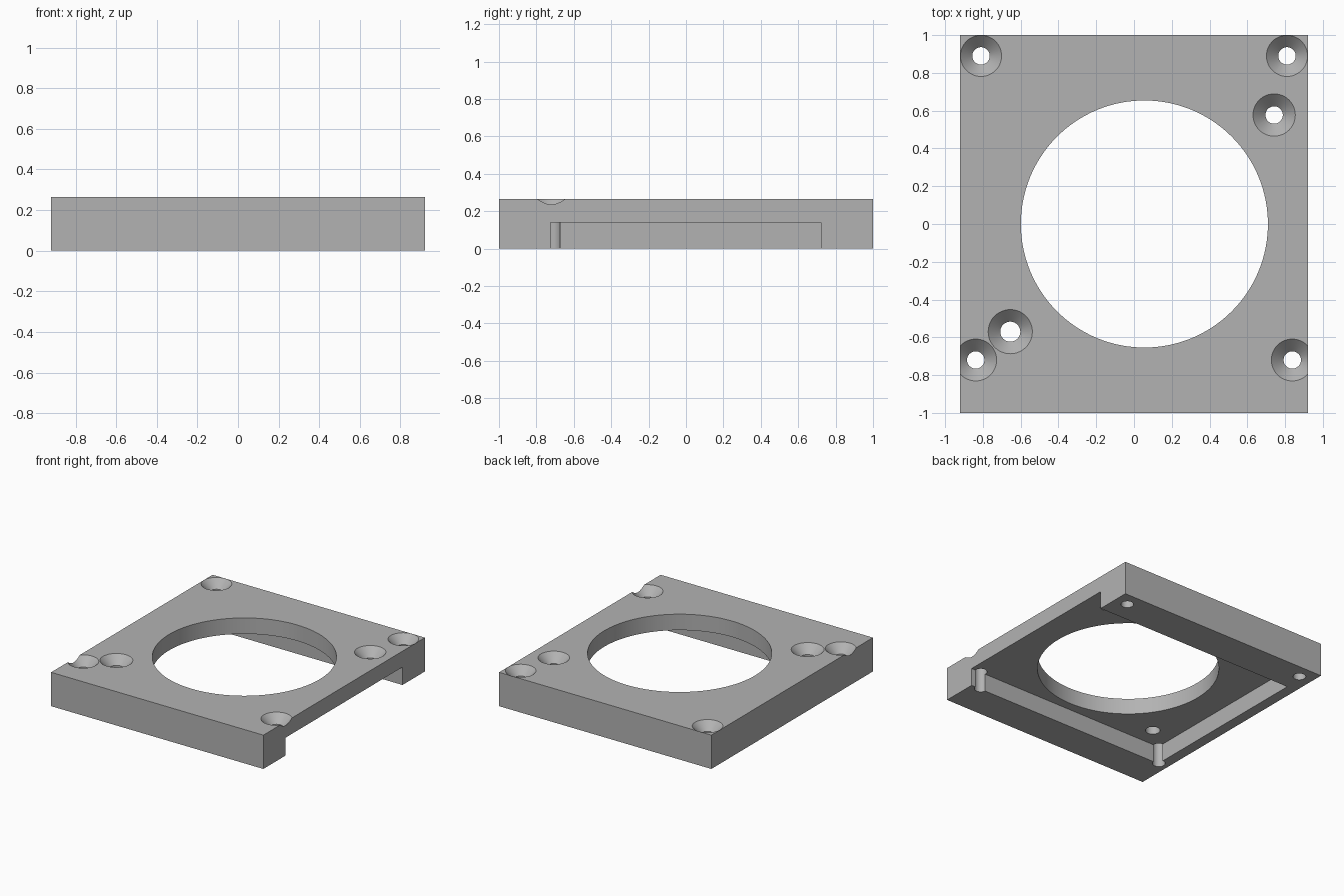
import bpy, bmesh, math

cube = bpy.data.objects.get("Cube")
if cube:
    bpy.data.objects.remove(cube, do_unlink=True)

HEIGHT = 0.265
POCKET = 0.14

grey = bpy.data.materials.new("plain_grey")
grey.use_nodes = True
colour = (0.45, 0.45, 0.45, 1)
grey.diffuse_color = colour
grey.node_tree.nodes["Principled BSDF"].inputs["Base Color"].default_value = colour


def make_object(name, bm):
    bmesh.ops.recalc_face_normals(bm, faces=bm.faces)
    mesh = bpy.data.meshes.new(name)
    bm.to_mesh(mesh)
    bm.free()
    mesh.materials.append(grey)
    obj = bpy.data.objects.new(name, mesh)
    bpy.context.collection.objects.link(obj)
    return obj


def box(name, low, high):
    bm = bmesh.new()
    bmesh.ops.create_cube(bm, size=1)
    for v in bm.verts:
        v.co = [a if c < 0 else b for c, a, b in zip(v.co, low, high)]
    return make_object(name, bm)


def turned(name, x, y, profile, sides):
    """Closed solid from stacked rings of (radius, height)."""
    bm = bmesh.new()
    rings = []
    for r, z in profile:
        angles = [math.tau * i / sides for i in range(sides)]
        rings.append([bm.verts.new((x + r * math.cos(a), y + r * math.sin(a), z)) for a in angles])
    for low, high in zip(rings, rings[1:]):
        for i in range(sides):
            j = (i + 1) % sides
            bm.faces.new((low[i], low[j], high[j], high[i]))
    bm.faces.new(rings[0][::-1])
    bm.faces.new(rings[-1])
    return make_object(name, bm)


# Solid plate
plate = box("mounting_plate", (-0.92, -1, 0), (0.92, 1, HEIGHT))

# Underside pocket, open on the left side, and the large round opening
cutters = [
    box("pocket_cutter", (-0.836, -0.725, -0.1), (1.1, 0.722, POCKET)),
    turned("opening_cutter", 0.055, 0, [(0.654, -0.1), (0.654, 0.4)], 128),
]

# Countersunk screw holes: x, y, hole radius, countersink radius
holes = [(0.742, 0.577, 0.046, 0.112), (-0.655, -0.57, 0.053, 0.117)]
for side in (-1, 1):
    holes.append((side * 0.81, 0.89, 0.046, 0.109))
    holes.append((side * 0.838, -0.72, 0.046, 0.111))
for x, y, r, top in holes:
    profile = [(r, -0.1), (r, HEIGHT - (top - r)), (top + 0.02, HEIGHT + 0.02)]
    cutters.append(turned("screw_hole_cutter", x, y, profile, 48))

# Carve the plate, then discard the cutters
bpy.context.view_layer.objects.active = plate
for cutter in cutters:
    cutter.hide_render = True
    cut = plate.modifiers.new("cut", "BOOLEAN")
    cut.operation = "DIFFERENCE"
    cut.solver = "EXACT"
    cut.object = cutter
    bpy.ops.object.modifier_apply(modifier=cut.name)
    bpy.data.objects.remove(cutter, do_unlink=True)

bpy.ops.object.select_all(action="DESELECT")
plate.select_set(True)
bpy.ops.object.shade_smooth_by_angle(angle=math.radians(30))
